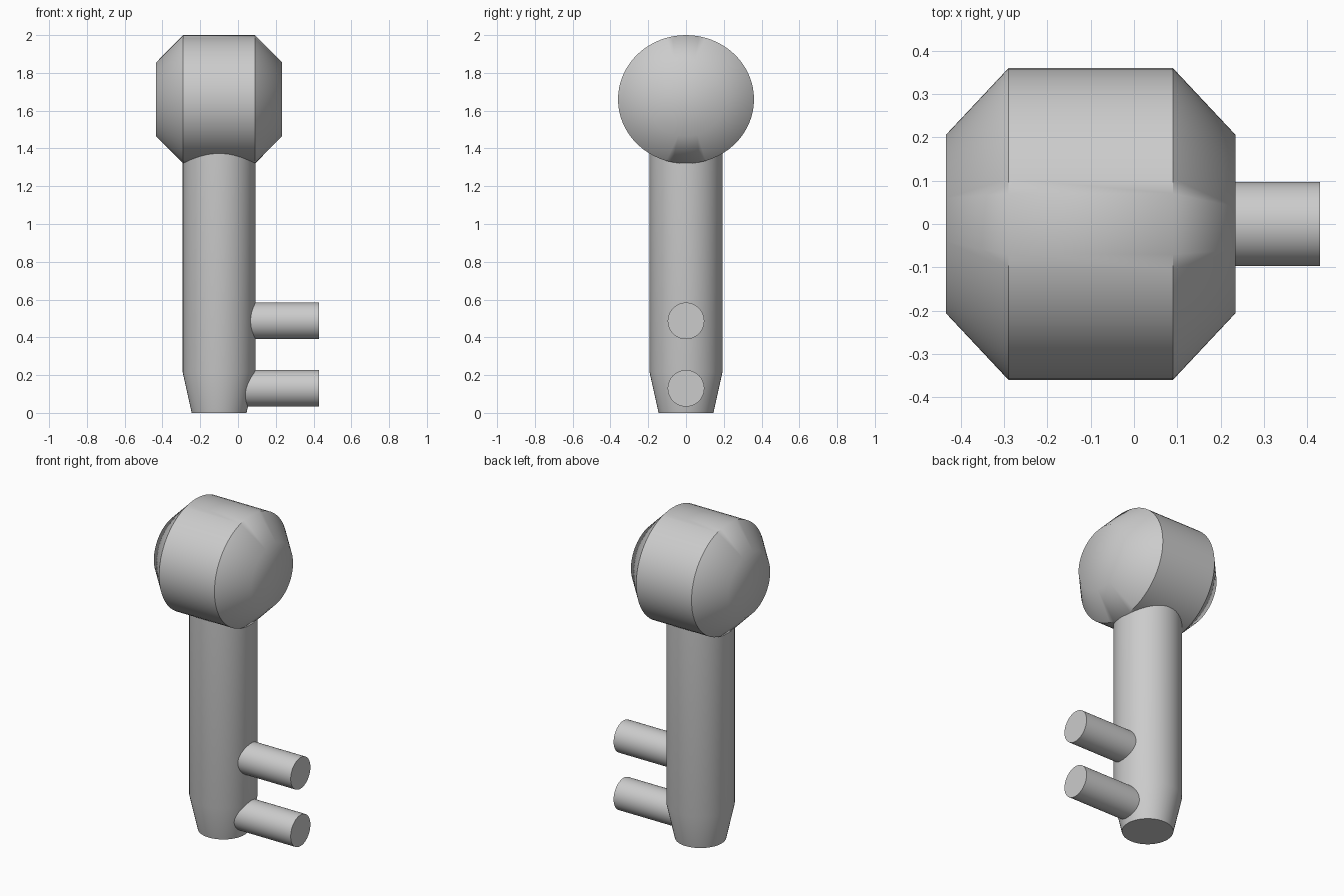
import bpy, math
from mathutils import Vector

if "Cube" in bpy.data.objects:
    bpy.data.objects.remove(bpy.data.objects["Cube"])


def lathe(name, profile, origin, axis, sides=48, squash=(1, 1)):
    """Closed solid of revolution: profile is (radius, distance along axis)."""
    verts, faces = [], []
    for r, h in profile:
        for i in range(sides):
            a = 2 * math.pi * i / sides
            u, v = r * math.cos(a) * squash[0], r * math.sin(a) * squash[1]
            p = Vector((h, u, v)) if axis == 'X' else Vector((u, v, h))
            verts.append(p)
    for k in range(len(profile) - 1):
        b, t = k * sides, (k + 1) * sides
        for i in range(sides):
            j = (i + 1) % sides
            faces.append((b + i, b + j, t + j, t + i))
    faces.append(tuple(reversed(range(sides))))
    faces.append(tuple(range((len(profile) - 1) * sides, len(profile) * sides)))
    mesh = bpy.data.meshes.new(name)
    mesh.from_pydata(verts, [], faces)
    obj = bpy.data.objects.new(name, mesh)
    obj.location = origin
    bpy.context.collection.objects.link(obj)
    bpy.ops.object.select_all(action='DESELECT')
    obj.select_set(True)
    bpy.context.view_layer.objects.active = obj
    bpy.ops.object.shade_smooth_by_angle(angle=math.radians(45.2))
    return obj


CX = -0.10

# Head: chamfered drum lying along x, slightly wider than tall
lathe("head", [(0.195, -0.334), (0.34, -0.19), (0.34, 0.19), (0.195, 0.334)],
      (CX, 0, 1.66), 'X', 64, (0.36 / 0.34, 1))

# Shaft: upright cylinder with tapered tip, running up into the head
lathe("shaft", [(0.145, 0), (0.193, 0.215), (0.193, 1.6)], (CX, 0, 0), 'Z')

# Pegs: two short rods pointing to +x
for label, z in (("lower_peg", 0.13), ("upper_peg", 0.487)):
    lathe(label, [(0.097, 0), (0.097, 0.53)], (CX, 0, z), 'X')
